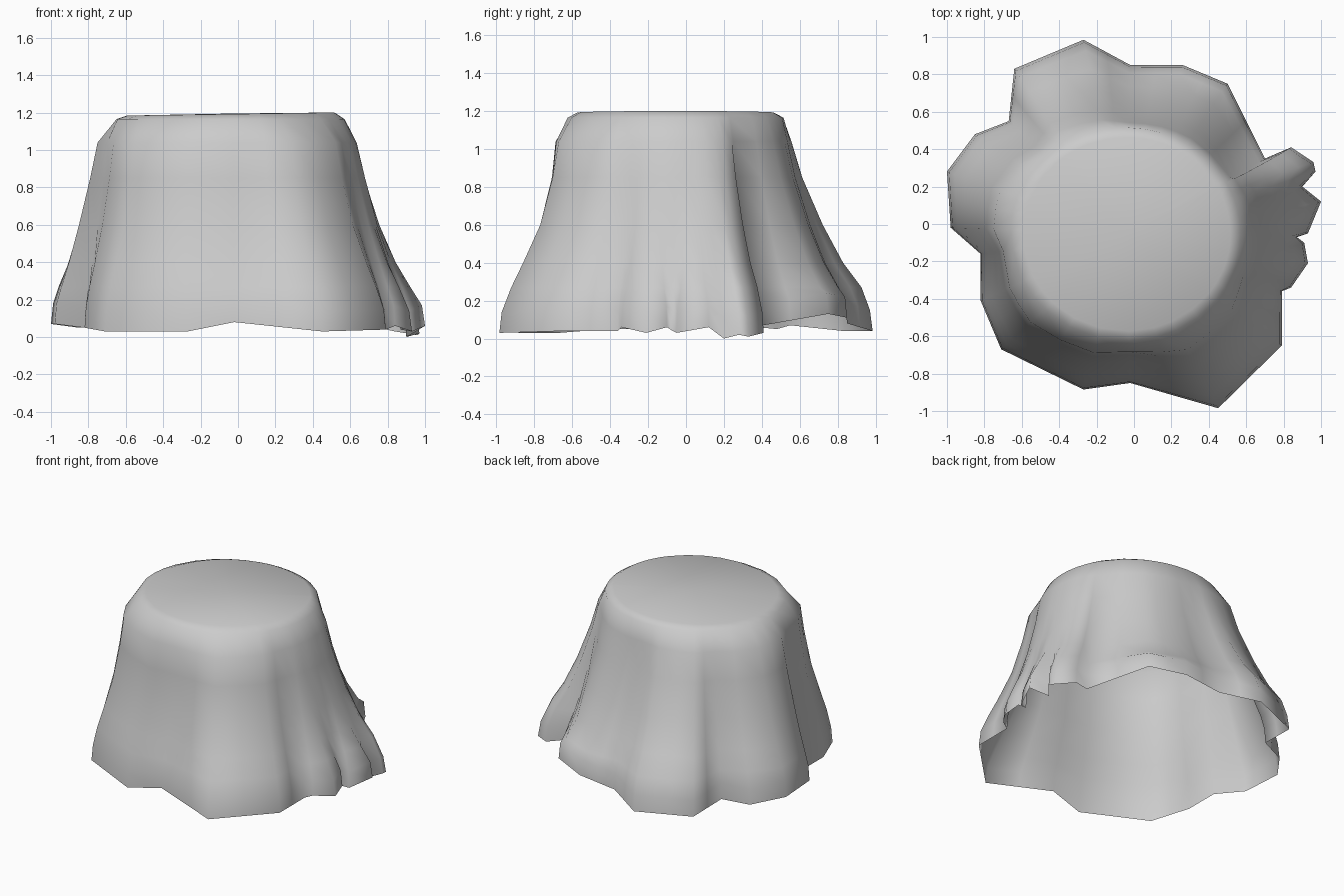
import bpy, bmesh, math
from mathutils import Vector

if "Cube" in bpy.data.objects:
    bpy.data.objects.remove(bpy.data.objects["Cube"])

# Hem outline, counter-clockwise from the right: x, y, hem height
HEM = [(1.0, .12, .06), (.90, .20, 0), (.97, .28, .02), (.96, .33, .01),
       (.84, .41, .03), (.70, .35, .06), (.50, .75, .13), (.26, .85, .11),
       (-.02, .85, .08), (-.27, .985, .04), (-.64, .83, .04), (-.67, .55, .07),
       (-.85, .48, .05), (-1.0, .28, .07), (-.98, -.02, .07), (-.82, -.16, .05),
       (-.82, -.41, .05), (-.71, -.67, .03), (-.27, -.885, .03), (-.02, -.85, .08),
       (.45, -.985, .03), (.79, -.65, .04), (.79, -.36, .04), (.84, -.34, .06),
       (.93, -.21, .03), (.91, -.10, .06), (.87, -.07, .04), (.93, -.05, .03)]

# Drape rings: height, outward fraction, then its change at left, back and front
RINGS = [(1.165, 0, 0, 0, 0), (1.04, .18, .13, -.10, .08), (.85, .31, .12, -.11, .02),
         (.6, .51, .10, -.08, -.03), (.4, .70, .07, -.04, 0), (.27, .85, .04, .02, 0)]
CENTRE = Vector((-.04, -.055, 0))
RX, RY = .61, .57

# Split the long hem edges so the table rim stays round
cols = []
for i, p in enumerate(HEM):
    a, b = Vector(p), Vector(HEM[(i + 1) % len(HEM)])
    cols.append(a)
    if (b - a).length > .26:
        cols.append((a + b) / 2)
n = len(cols)

# Small pleats on the right fade out upwards, so they also get a smoothed outline
calm = []
for i, p in enumerate(cols):
    near = [cols[(i + k) % n] for k in (-2, -1, 0, 1, 2)]
    calm.append(sum(near, Vector()) / 5 if p.x > .8 else p)

bm = bmesh.new()
rims = []
for p in calm:
    ang = math.atan2((p.y - CENTRE.y) / RY, (p.x - CENTRE.x) / RX)
    rims.append(CENTRE + Vector((RX * math.cos(ang), RY * math.sin(ang), 0)))


def ring(height, f, left=0, back=0, front=0):
    verts = []
    for p, s, r in zip(cols, calm, rims):
        d = r - CENTRE
        d.normalize()
        g = f + left * max(0, -d.x) + back * max(0, d.y) + front * max(0, -d.y)
        q = r.lerp(s.lerp(p, f * f), g)
        verts.append(bm.verts.new((q.x, q.y, height(p))))
    return verts


# Flat cloth top: centre fan and a softly rounded rim
inner = []
for r in rims:
    q = CENTRE.lerp(r, .91)
    inner.append(bm.verts.new((q.x, q.y, 1.193 + .015 * q.x)))
loops = [inner]
for z, *profile in RINGS:
    loops.append(ring(lambda p, z=z: z, *profile))
# Hem band hangs almost vertically
loops.append(ring(lambda p: p.z + .11, .97))
loops.append(ring(lambda p: p.z, 1))

mid = bm.verts.new((CENTRE.x, CENTRE.y, 1.195))
for i in range(n):
    j = (i + 1) % n
    bm.faces.new((mid, inner[i], inner[j]))
    for up, low in zip(loops, loops[1:]):
        bm.faces.new((up[i], low[i], low[j], up[j]))

mesh = bpy.data.meshes.new("tablecloth")
bm.to_mesh(mesh)
bm.free()
cloth = bpy.data.objects.new("tablecloth", mesh)
bpy.context.collection.objects.link(cloth)
for poly in mesh.polygons:
    poly.use_smooth = True
